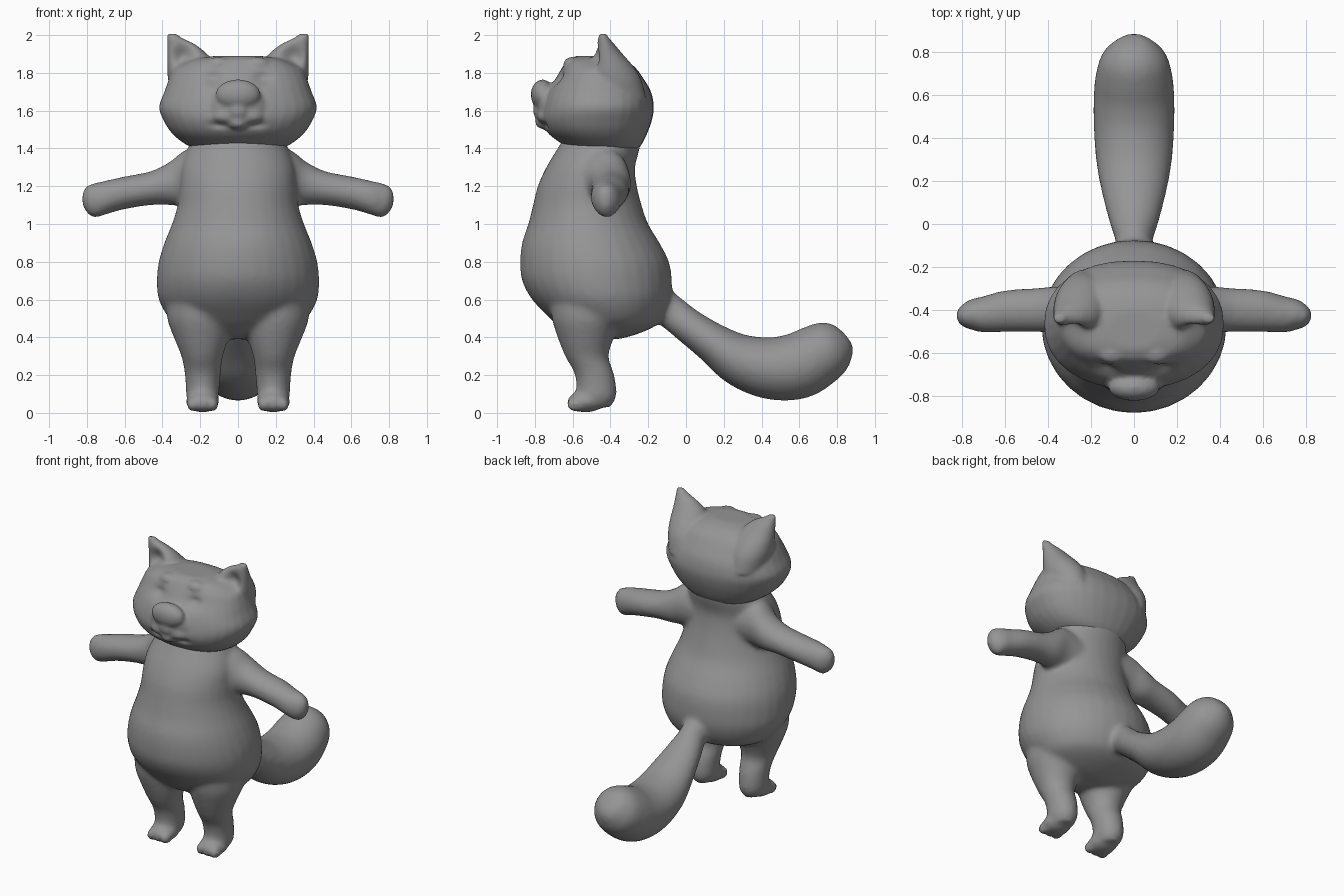
import bpy, bmesh, math
from mathutils import Vector

if "Cube" in bpy.data.objects:
    bpy.data.objects.remove(bpy.data.objects["Cube"])

fur = bpy.data.materials.new("grey fur")
fur.diffuse_color = (0.3, 0.3, 0.3, 1)
fur.use_nodes = True
fur.node_tree.nodes["Principled BSDF"].inputs["Base Color"].default_value = fur.diffuse_color


def spline(keys, steps=4):
    """Catmull-Rom resampling of key tuples."""
    out = []
    for i in range(len(keys) - 1):
        k = [keys[max(0, min(len(keys) - 1, i + d))] for d in (-1, 0, 1, 2)]
        for s in range(steps):
            t = s / steps
            out.append([0.5 * (2 * b + (c - a) * t + (2 * a - 5 * b + 4 * c - d) * t * t
                               + (3 * b - a - 3 * c + d) * t ** 3) for a, b, c, d in zip(*k)])
    return out + [list(keys[-1])]


def loft(bm, rings, power=1.0, n=32):
    """Skin closed rings given as (centre, u axis, v axis)."""
    loops = []
    for c, u, v in rings:
        loop = []
        for i in range(n):
            a = 2 * math.pi * i / n
            ca, sa = math.cos(a), math.sin(a)
            loop.append(bm.verts.new(c + u * math.copysign(abs(ca) ** power, ca)
                                     + v * math.copysign(abs(sa) ** power, sa)))
        loops.append(loop)
    faces = [bm.faces.new(loops[0]), bm.faces.new(loops[-1])]
    for p, q in zip(loops, loops[1:]):
        faces += [bm.faces.new((p[i], p[(i + 1) % n], q[(i + 1) % n], q[i])) for i in range(n)]
    bmesh.ops.recalc_face_normals(bm, faces=faces)


def stack(bm, keys, power=1.0):
    """Upright loft from keys (z, cx, cy, rx, ry)."""
    loft(bm, [(Vector((x, y, z)), Vector((rx, 0, 0)), Vector((0, ry, 0)))
              for z, x, y, rx, ry in spline(keys)], power)


def column(bm, keys, power=1.0):
    """Centred upright loft from keys (z, half width, front y, back y)."""
    stack(bm, [(z, 0, (f + b) / 2, w, (b - f) / 2) for z, w, f, b in keys], power)


def ball(bm, centre, radii):
    verts = bmesh.ops.create_uvsphere(bm, u_segments=24, v_segments=16, radius=1)["verts"]
    for v in verts:
        v.co = Vector(a * r for a, r in zip(v.co, radii)) + Vector(centre)


def finish(bm, name, voxel, smooth, dents=()):
    """Fuse the overlapping volumes, soften the joins, then press in the dents."""
    mesh = bpy.data.meshes.new(name)
    bm.to_mesh(mesh)
    bm.free()
    ob = bpy.data.objects.new(name, mesh)
    bpy.context.collection.objects.link(ob)
    r = ob.modifiers.new("fuse", 'REMESH')
    r.mode, r.voxel_size = 'VOXEL', voxel
    s = ob.modifiers.new("soften", 'SMOOTH')
    s.factor, s.iterations = 0.5, smooth
    dg = bpy.context.evaluated_depsgraph_get()
    fused = bpy.data.meshes.new_from_object(ob.evaluated_get(dg))
    ob.modifiers.clear()
    ob.data = fused
    for v in fused.vertices:
        push = 0
        for c, radii, depth in dents:
            d = sum(((a - b) / q) ** 2 for a, b, q in zip(v.co, c, radii))
            push += depth * math.exp(-d)
        v.co.y += push
    fused.materials.clear()
    fused.materials.append(fur)
    fused.polygons.foreach_set("use_smooth", [True] * len(fused.polygons))
    return ob


# --- Body: torso, arms, legs, tail ---
bm = bmesh.new()
column(bm, [(0.39, .08, -.50, -.36), (0.41, .20, -.60, -.28), (0.45, .30, -.66, -.18),
            (0.5, .365, -.72, -.12), (0.6, .42, -.815, -.08), (0.7, .43, -.868, -.075),
            (0.8, .42, -.878, -.09), (0.9, .39, -.868, -.14), (1.0, .35, -.835, -.20),
            (1.1, .32, -.81, -.235), (1.2, .31, -.785, -.26), (1.3, .30, -.74, -.27),
            (1.4, .265, -.68, -.245), (1.5, .22, -.62, -.23)])

for s in (-1, 1):
    # arm: (x, y, z, half depth, half height)
    arm = [(.15, -.43, 1.24, .13, .15), (.27, -.425, 1.245, .125, .15), (.36, -.40, 1.215, .11, .115),
           (.46, -.40, 1.19, .102, .09), (.60, -.405, 1.165, .097, .087), (.70, -.42, 1.14, .085, .09),
           (.76, -.42, 1.125, .07, .092), (.80, -.425, 1.13, .05, .072), (.825, -.425, 1.135, .02, .035)]
    loft(bm, [(Vector((s * x, y, z)), Vector((0, ry, 0)), Vector((0, 0, rz)))
              for x, y, z, ry, rz in spline(arm)])
    # leg
    stack(bm, [(z, s * x, y, rx, ry) for z, x, y, rx, ry in (
        (.03, .185, -.48, .06, .08), (.08, .187, -.475, .085, .105), (.15, .187, -.475, .09, .105),
        (.22, .187, -.49, .097, .105), (.30, .190, -.525, .11, .115), (.40, .195, -.53, .145, .15),
        (.50, .205, -.52, .17, .19), (.62, .21, -.50, .17, .22))])
    # foot and toes
    ball(bm, (s * .187, -.53, .06), (.09, .10, .058))
    for x in (.135, .187, .24):
        ball(bm, (s * x, -.585, .045), (.033, .048, .04))

# tail: (y, z, half width, half thickness), rings square to the path
tail = spline([(-.19, .62, .09, .09), (-.085, .54, .085, .09), (.015, .46, .115, .092),
               (.15, .365, .15, .108), (.285, .28, .175, .14), (.44, .237, .187, .164),
               (.585, .247, .188, .176), (.69, .30, .178, .168), (.775, .355, .15, .145),
               (.83, .39, .09, .095), (.85, .405, .04, .04)])
rings = []
for i, (y, z, w, t) in enumerate(tail):
    a, b = tail[max(i - 1, 0)], tail[min(i + 1, len(tail) - 1)]
    d = Vector((0, b[0] - a[0], b[1] - a[1])).normalized()
    rings.append((Vector((0, y, z)), Vector((w, 0, 0)), Vector((0, -d.z, d.y)) * t))
loft(bm, rings)
finish(bm, "body", 0.016, 8)

# --- Head: skull, ears, muzzle, nose ---
bm = bmesh.new()
column(bm, [(1.38, .18, -.58, -.27), (1.42, .275, -.65, -.235), (1.48, .35, -.73, -.205),
            (1.55, .395, -.765, -.18), (1.62, .418, -.76, -.17), (1.70, .39, -.735, -.185),
            (1.77, .365, -.69, -.225), (1.83, .335, -.655, -.27), (1.87, .25, -.625, -.33),
            (1.89, .12, -.58, -.40)], 0.9)
for s in (-1, 1):
    # ear
    stack(bm, [(z, s * x, y, rx, ry) for z, x, y, rx, ry in (
        (1.66, .23, -.38, .12, .17), (1.76, .24, -.385, .13, .15), (1.83, .25, -.40, .125, .125),
        (1.90, .27, -.42, .105, .085), (1.95, .30, -.43, .075, .053), (1.985, .335, -.437, .04, .03),
        (2.008, .35, -.44, .024, .018))])
    # brow and lip
    ball(bm, (s * .10, -.60, 1.845), (.07, .05, .04))
    ball(bm, (s * .06, -.745, 1.57), (.075, .045, .05))
# muzzle, nose and chin
ball(bm, (0, -.73, 1.62), (.15, .06, .11))
ball(bm, (0, -.76, 1.685), (.12, .062, .08))
ball(bm, (0, -.755, 1.60), (.065, .055, .06))
ball(bm, (0, -.74, 1.535), (.06, .06, .035))

dents = []
for s in (-1, 1):
    dents += [((s * .29, -.51, 1.88), (.06, .06, .07), .06),   # ear hollow
              ((s * .13, -.68, 1.77), (.05, .10, .035), .025),  # eye socket
              ((s * .10, -.78, 1.525), (.05, .06, .02), .02)]   # mouth corner
finish(bm, "head", 0.012, 5, dents)
